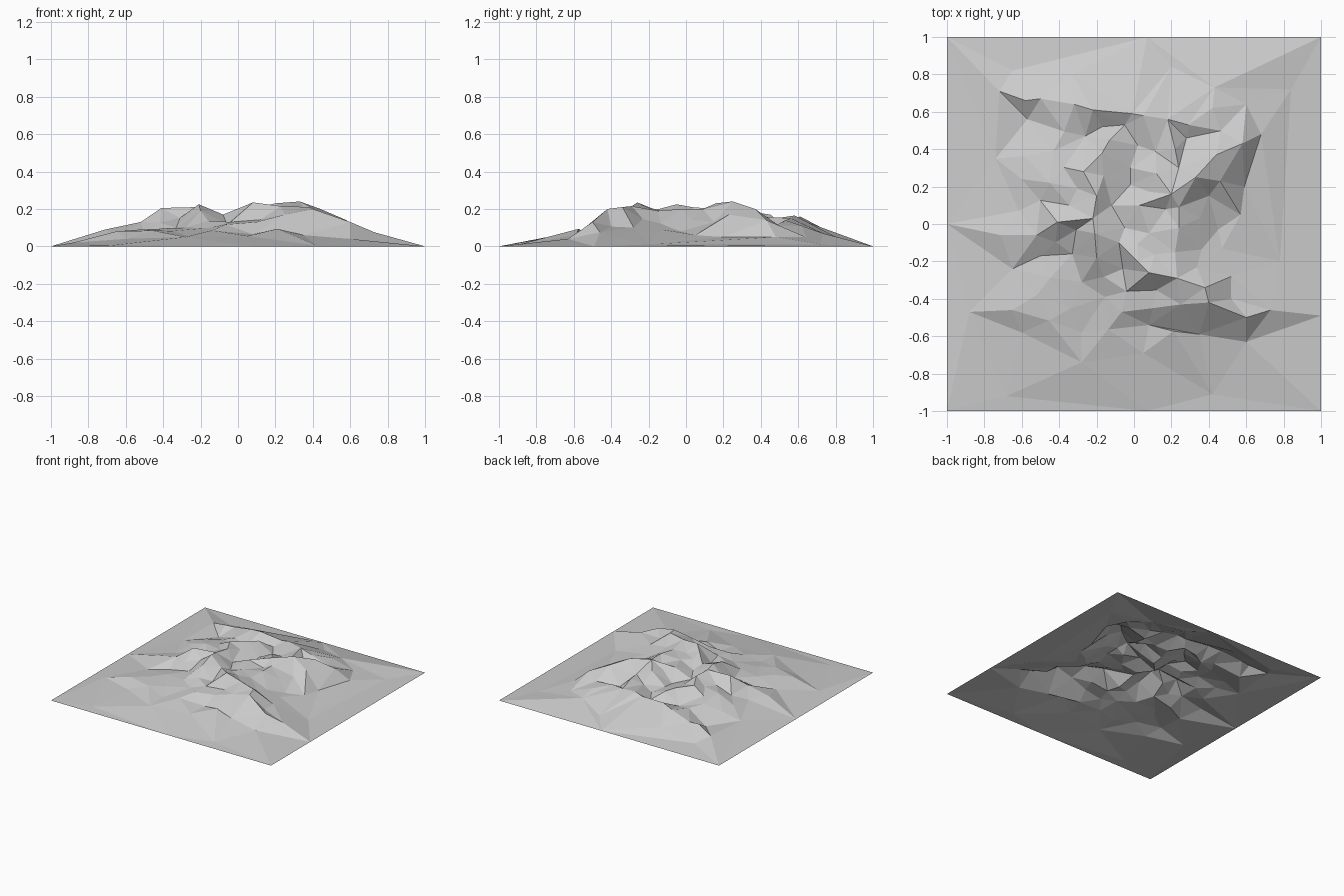
import bpy
import random
from mathutils import Vector, noise
from mathutils.geometry import delaunay_2d_cdt

random.seed(4)
if "Cube" in bpy.data.objects:
    bpy.data.objects.remove(bpy.data.objects["Cube"], do_unlink=True)

survey = []      # points of known height
breaklines = []  # edges along crests and feet


def line(*points):
    """Add a crest, valley or foot line that the triangles must follow."""
    start = len(survey)
    survey.extend(Vector(p) for p in points)
    breaklines.extend((i, i + 1) for i in range(start, len(survey) - 1))


def spot(*points):
    """Add single heights that are not joined by a line."""
    survey.extend(Vector(p) for p in points)


# Square border of the ground
spot((-1, -1, 0), (1, -1, 0), (1, 1, 0), (-1, 1, 0),
     (-1, 0, 0), (.07, 1, 0), (.07, -1, 0))

# West crest and the steep slope south of it
line((-.71, -.06, .09), (-.52, -.06, .13), (-.41, .01, .205),
     (-.22, .03, .21), (-.21, -.05, .225), (-.08, -.1, .17))
line((-.65, -.24, .06), (-.5, -.17, .07), (-.33, -.16, .1))
line((-.28, -.31, .1), (-.2, -.18, .19), (-.06, -.24, .12))

# South crest running down to the east border
line((.02, -.2, .21), (.08, -.26, .235), (.23, -.29, .215),
     (.38, -.34, .21), (.4, -.42, .2), (.6, -.5, .13),
     (.73, -.46, .075), (1, -.49, 0))
line((-.04, -.36, .13), (.1, -.45, .13), (.25, -.43, .17))
line((.08, -.54, .065), (.35, -.59, .06), (.6, -.63, .04))

# Hollow between the south and east crests
spot((.52, -.28, .1), (.47, -.13, .09), (.78, -.2, .01))

# East crest and its foot
line((.22, -.15, .19), (.24, -.02, .2), (.24, .09, .2))
line((.33, .25, .24), (.46, .23, .17), (.58, .43, .14))
line((.45, -.03, .08), (.57, .05, .06), (.59, .2, .05),
     (.68, .48, .05), (.6, .64, .05))
spot((.4, .15, .13), (.44, .37, .2))

# Central plateau with a notch on its south side
line((.03, .1, .19), (.2, .16, .23), (.33, .25, .24))
spot((.17, .08, .17), (.12, .27, .2), (.22, .4, .16))

# Middle spine with the valley beside it
line((-.13, .45, .17), (-.17, .38, .18), (-.27, .28, .19), (-.2, .15, .2))
line((.02, .42, .11), (-.02, .3, .12), (-.02, .21, .11),
     (-.12, .1, .13), (-.05, -.02, .14))

# North crest and the hollows below it
line((-.32, .64, .14), (-.22, .61, .16), (-.01, .59, .15),
     (.05, .58, .165), (.18, .56, .15), (.29, .53, .14))
line((-.26, .47, .09), (-.17, .52, .1), (-.05, .53, .11))
spot((.28, .46, .1), (-.33, .8, .06), (.43, .73, .07), (.42, .62, .11))

# North-west knoll and western flank
line((-.72, .71, .06), (-.58, .66, .1), (-.5, .67, .1))
spot((-.57, .56, .04), (-.6, .24, .1), (-.45, .22, .15), (-.74, .35, .05))

# South-west spurs and low southern step
line((-.88, -.47, .02), (-.65, -.46, .08), (-.6, -.58, .04))
line((-.28, -.74, .05), (.05, -.69, .055))
spot((-.52, -.38, .09), (-.68, -.92, .005), (.42, -.91, .005),
     (.84, .72, .01), (-.28, -.58, .06), (-.65, .82, .02), (.2, .84, .03))

known = list(survey)


def height(x, y):
    """Blend the known heights by distance, sinking towards the border."""
    total = weight = 0
    nearest = 9
    for p in known:
        d = ((p.x - x) ** 2 + (p.y - y) ** 2) ** .5
        if d < .001:
            return p.z
        w = d ** -4
        total += p.z * w
        weight += w
        nearest = min(nearest, d)
    rough = noise.noise(Vector((x, y, 0)) * 9) * nearest * .3
    limit = .22 * (1 - max(abs(x), abs(y)))
    return max(0, min(total / weight + rough, limit))


# Fill the gaps on the hills with scattered points
for attempt in range(4000):
    x, y = random.uniform(-.62, .55), random.uniform(-.58, .65)
    gap = .085 + .08 * (x * x + y * y)
    if all((p.x - x) ** 2 + (p.y - y) ** 2 > gap * gap for p in survey):
        spot((x, y, height(x, y)))

# Triangulate, keeping the crest and foot lines as edges
flat = [p.xy for p in survey]
verts, edges, faces, *origins = delaunay_2d_cdt(flat, breaklines, [], 0, .0001)
points = []
for v, source in zip(verts, origins[0]):
    z = survey[source[0]].z if source else height(v.x, v.y)
    points.append((v.x, v.y, z))

mesh = bpy.data.meshes.new("hilly_ground")
mesh.from_pydata(points, [], [tuple(f) for f in faces])
mesh.update()
ground = bpy.data.objects.new("hilly_ground", mesh)
bpy.context.collection.objects.link(ground)

# Plain stone colour
stone = bpy.data.materials.new("pale_grey_stone")
stone.use_nodes = True
colour = (.6, .6, .6, 1)
stone.diffuse_color = colour
stone.node_tree.nodes["Principled BSDF"].inputs["Base Color"].default_value = colour
mesh.materials.append(stone)
